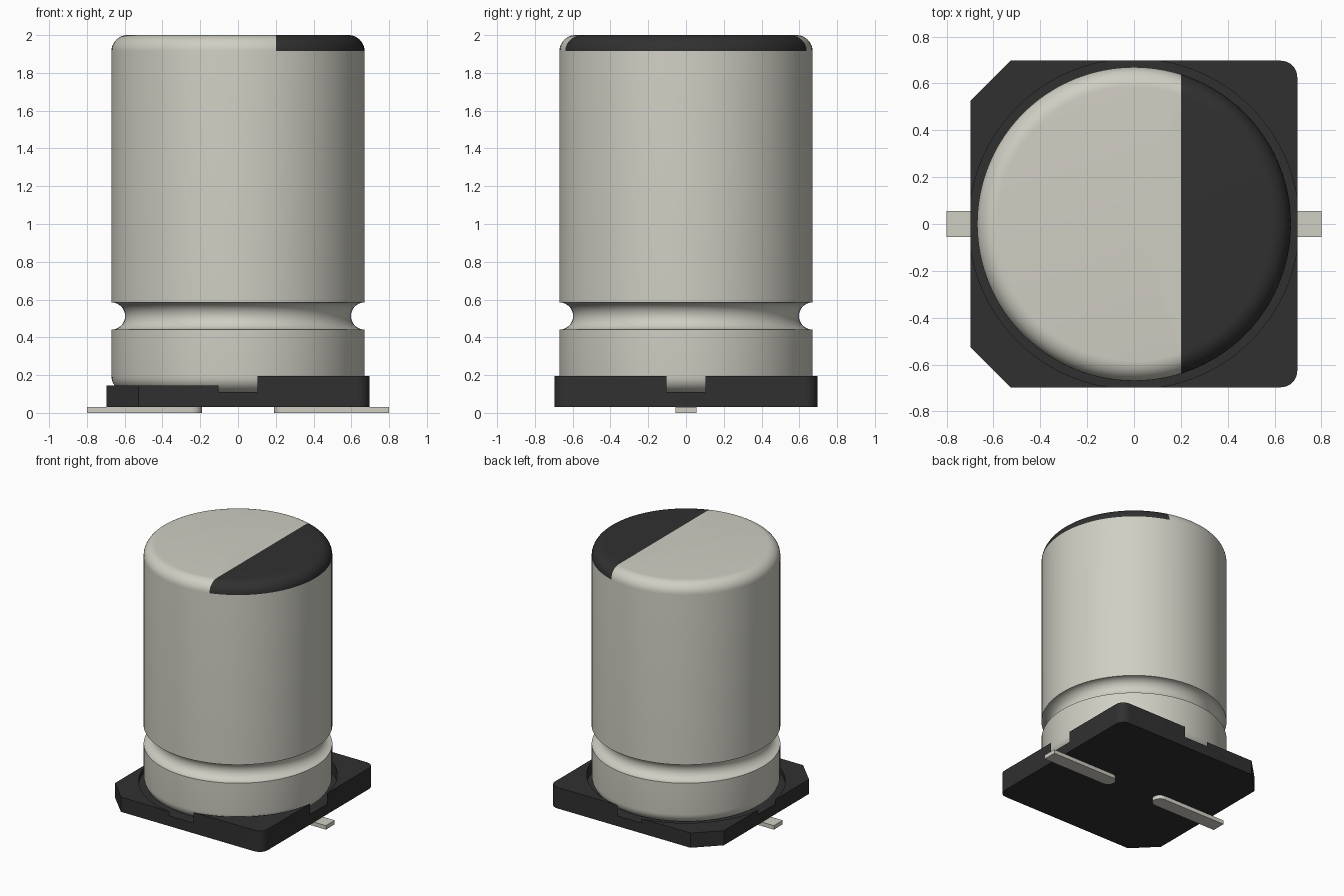
import bpy, bmesh
from math import sin, cos, pi, radians
from mathutils import Vector

cube = bpy.data.objects.get("Cube")
if cube:
    bpy.data.objects.remove(cube, do_unlink=True)


def material(name, rgb):
    m = bpy.data.materials.new(name)
    m.use_nodes = True
    m.diffuse_color = (*rgb, 1)
    m.node_tree.nodes["Principled BSDF"].inputs["Base Color"].default_value = (*rgb, 1)
    return m


metal = material("warm grey metal", (0.63, 0.62, 0.55))
black = material("black plastic", (0.03, 0.03, 0.03))


def arc(cx, cy, r, start, end, steps):
    """Points on an arc, angles in degrees."""
    angles = [radians(start + (end - start) * i / steps) for i in range(steps + 1)]
    return [(cx + r * cos(a), cy + r * sin(a)) for a in angles]


def finish(name, bm, *mats):
    bmesh.ops.recalc_face_normals(bm, faces=bm.faces)
    mesh = bpy.data.meshes.new(name)
    bm.to_mesh(mesh)
    bm.free()
    for m in mats:
        mesh.materials.append(m)
    obj = bpy.data.objects.new(name, mesh)
    bpy.context.collection.objects.link(obj)
    return obj


def smooth(obj):
    bpy.ops.object.select_all(action="DESELECT")
    obj.select_set(True)
    bpy.context.view_layer.objects.active = obj
    bpy.ops.object.shade_smooth_by_angle(angle=radians(30))


def prism(name, outline, z0, z1, mat):
    """Upright solid with the given plan outline."""
    bm = bmesh.new()
    face = bm.faces.new([bm.verts.new((x, y, z0)) for x, y in outline])
    top = bmesh.ops.extrude_face_region(bm, geom=[face])["geom"]
    bmesh.ops.translate(bm, vec=(0, 0, z1 - z0),
                        verts=[v for v in top if isinstance(v, bmesh.types.BMVert)])
    return finish(name, bm, mat)


def cut(target, cutter):
    """Subtract the cutter and remove it."""
    mod = target.modifiers.new("cut", "BOOLEAN")
    mod.operation = "DIFFERENCE"
    mod.solver = "EXACT"
    mod.object = cutter
    bpy.context.view_layer.objects.active = target
    bpy.ops.object.modifier_apply(modifier=mod.name)
    bpy.data.objects.remove(cutter, do_unlink=True)


# Can: turned profile with rounded ends and a crimp groove
R, BOTTOM, TOP, ROUND = 0.67, 0.11, 2.0, 0.085
profile = [(0, BOTTOM)]
profile += arc(R - ROUND, BOTTOM + ROUND, ROUND, -90, 0, 8)
profile += arc(R, 0.513, 0.072, 270, 90, 16)
profile += arc(R - ROUND, TOP - ROUND, ROUND, 0, 90, 10)
profile += [(0, TOP)]

bm = bmesh.new()
verts = [bm.verts.new((r, 0, z)) for r, z in profile]
edges = [bm.edges.new(pair) for pair in zip(verts, verts[1:])]
bmesh.ops.spin(bm, geom=verts + edges, axis=(0, 0, 1), cent=(0, 0, 0),
               angle=2 * pi, steps=96)
bmesh.ops.remove_doubles(bm, verts=bm.verts, dist=0.0001)

# Polarity mark: the capped end beyond a straight line across the top
MARK_X = 0.2
cap = [f for f in bm.faces if f.calc_center_median().z > TOP - ROUND]
cap_geom = set(cap) | {e for f in cap for e in f.edges} | {v for f in cap for v in f.verts}
bmesh.ops.bisect_plane(bm, geom=list(cap_geom), plane_co=(MARK_X, 0, 0),
                       plane_no=(1, 0, 0), dist=0.00001)
for f in bm.faces:
    c = f.calc_center_median()
    f.material_index = int(c.x > MARK_X and c.z > TOP - ROUND)
smooth(finish("can", bm, metal, black))

# Base: square plate, two rounded corners on the left, two chamfers on the right
H, FILLET, CHAMFER = 0.697, 0.07, 0.17
outline = [(-H, H - CHAMFER), (-H, CHAMFER - H), (CHAMFER - H, -H)]
outline += arc(H - FILLET, FILLET - H, FILLET, -90, 0, 8)
outline += arc(H - FILLET, H - FILLET, FILLET, 0, 90, 8)
outline += [(CHAMFER - H, H)]
base = prism("base", outline, 0.03, 0.195, black)

# Lower the chamfered half, then sink the round seat that opens through each side
cut(base, prism("step_cutter", [(-1, -1), (0, -1), (0, 1), (-1, 1)], 0.145, 0.4, black))
cut(base, prism("seat_cutter", arc(0, 0, 0.705, 0, 360, 96)[:-1], 0.11, 0.5, black))
smooth(base)

# Leads: flat strips with a rounded inner end
W = 0.055
for name, side in (("left_lead", 1), ("right_lead", -1)):
    strip = [(0.8, W)] + arc(0.19 + W, 0, W, 90, 270, 12) + [(0.8, -W)]
    smooth(prism(name, [(side * x, y) for x, y in strip], 0.0, 0.031, metal))
